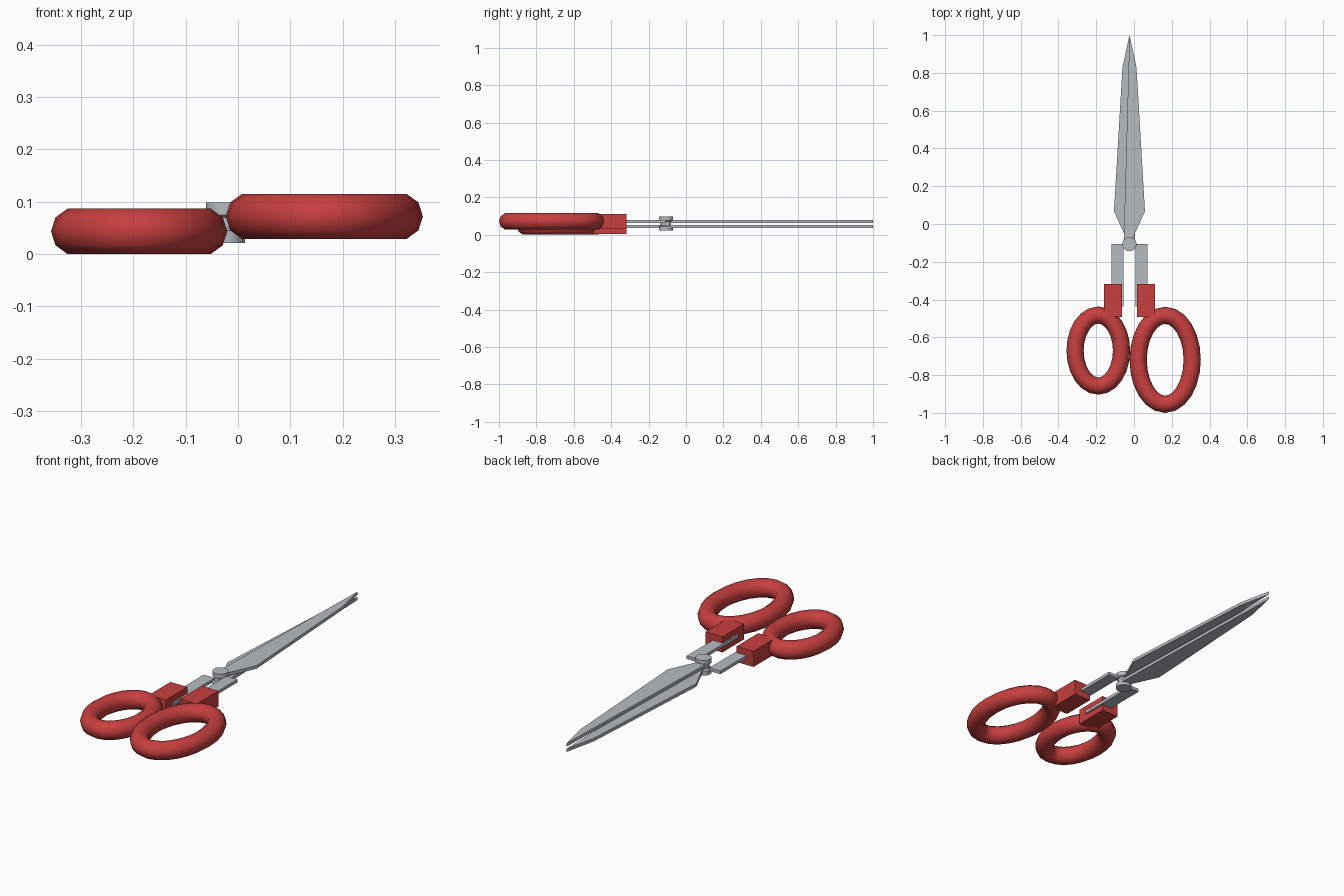
import bpy, bmesh, math
from mathutils import Vector

cube = bpy.data.objects.get("Cube")
if cube:
    bpy.data.objects.remove(cube, do_unlink=True)

AXIS_X, PIVOT_Y = -0.024, -0.107   # shared axis of the two halves
THICK = 0.016


def material(name, rgb):
    mat = bpy.data.materials.new(name)
    mat.use_nodes = True
    mat.diffuse_color = (*rgb, 1)
    mat.node_tree.nodes["Principled BSDF"].inputs["Base Color"].default_value = (*rgb, 1)
    return mat


red = material("red_plastic", (0.58, 0.05, 0.05))
steel = material("steel_grey", (0.46, 0.50, 0.53))


def finish(name, bm, mat, smooth_angle=None):
    bmesh.ops.recalc_face_normals(bm, faces=bm.faces)
    mesh = bpy.data.meshes.new(name)
    bm.to_mesh(mesh)
    bm.free()
    mesh.materials.append(mat)
    obj = bpy.data.objects.new(name, mesh)
    bpy.context.collection.objects.link(obj)
    if smooth_angle:
        bpy.ops.object.select_all(action='DESELECT')
        obj.select_set(True)
        bpy.context.view_layer.objects.active = obj
        bpy.ops.object.shade_smooth_by_angle(angle=math.radians(smooth_angle))
    return obj


def plate(name, outline, z, thick, mat):
    """Extrude a flat outline, centred on height z."""
    bm = bmesh.new()
    face = bm.faces.new([bm.verts.new((x, y, z - thick / 2)) for x, y in outline])
    top = bmesh.ops.extrude_face_region(bm, geom=[face])["geom"]
    bmesh.ops.translate(bm, vec=(0, 0, thick),
                        verts=[v for v in top if isinstance(v, bmesh.types.BMVert)])
    return finish(name, bm, mat)


def oval_ring(name, cx, cy, z, rx, ry, tube=0.0455, major=24, minor=10):
    """Tube of even thickness swept round an ellipse."""
    bm = bmesh.new()
    loops = []
    for i in range(major):
        a = math.tau * i / major
        centre = Vector((cx + rx * math.cos(a), cy + ry * math.sin(a), z))
        out = Vector((ry * math.cos(a), rx * math.sin(a), 0)).normalized()
        loop = []
        for j in range(minor):
            b = math.tau * j / minor
            offset = out * math.cos(b) + Vector((0, 0, math.sin(b)))
            loop.append(bm.verts.new(centre + offset * tube))
        loops.append(loop)
    for i in range(major):
        p, q = loops[i], loops[(i + 1) % major]
        for j in range(minor):
            k = (j + 1) % minor
            bm.faces.new((p[j], q[j], q[k], p[k]))
    return finish(name, bm, red, 60)


def rectangle(x0, x1, y0, y1):
    return [(x0, y0), (x1, y0), (x1, y1), (x0, y1)]


def half(side, s, z):
    """One blade, shank and grip block; s mirrors across the pivot axis."""
    def place(points):
        return [(AXIS_X + s * x, y) for x, y in points]
    blade = [(0, 1), (0.037, 0.83), (0.082, 0.067), (0.003, PIVOT_Y),
             (-0.031, PIVOT_Y), (-0.026, 0.067)]
    plate(side + "_blade", place(blade), z, THICK, steel)
    plate(side + "_shank", place(rectangle(0.032, 0.095, -0.437, PIVOT_Y)), z, THICK, steel)
    plate(side + "_grip_block", place(rectangle(0.04, 0.136, -0.492, -0.317)), z, 0.08, red)


half("left", 1, 0.072)
half("right", -1, 0.045)
oval_ring("left_finger_ring", 0.165, -0.719, 0.072, 0.143, 0.2355)
oval_ring("right_thumb_ring", -0.189, -0.67, 0.0435, 0.123, 0.188)

# Pivot screw: two heads joined by a narrower shaft
bm = bmesh.new()
profile = [(0.0375, 0.0215), (0.0375, 0.045), (0.028, 0.05),
           (0.028, 0.07), (0.0375, 0.075), (0.0375, 0.0985)]
SIDES = 20
rows = [[bm.verts.new((AXIS_X + r * math.cos(math.tau * i / SIDES),
                       PIVOT_Y + r * math.sin(math.tau * i / SIDES), z))
         for i in range(SIDES)] for r, z in profile]
for low, high in zip(rows, rows[1:]):
    for i in range(SIDES):
        k = (i + 1) % SIDES
        bm.faces.new((low[i], low[k], high[k], high[i]))
bm.faces.new(rows[0])
bm.faces.new(rows[-1])
finish("pivot_screw", bm, steel, 30)
